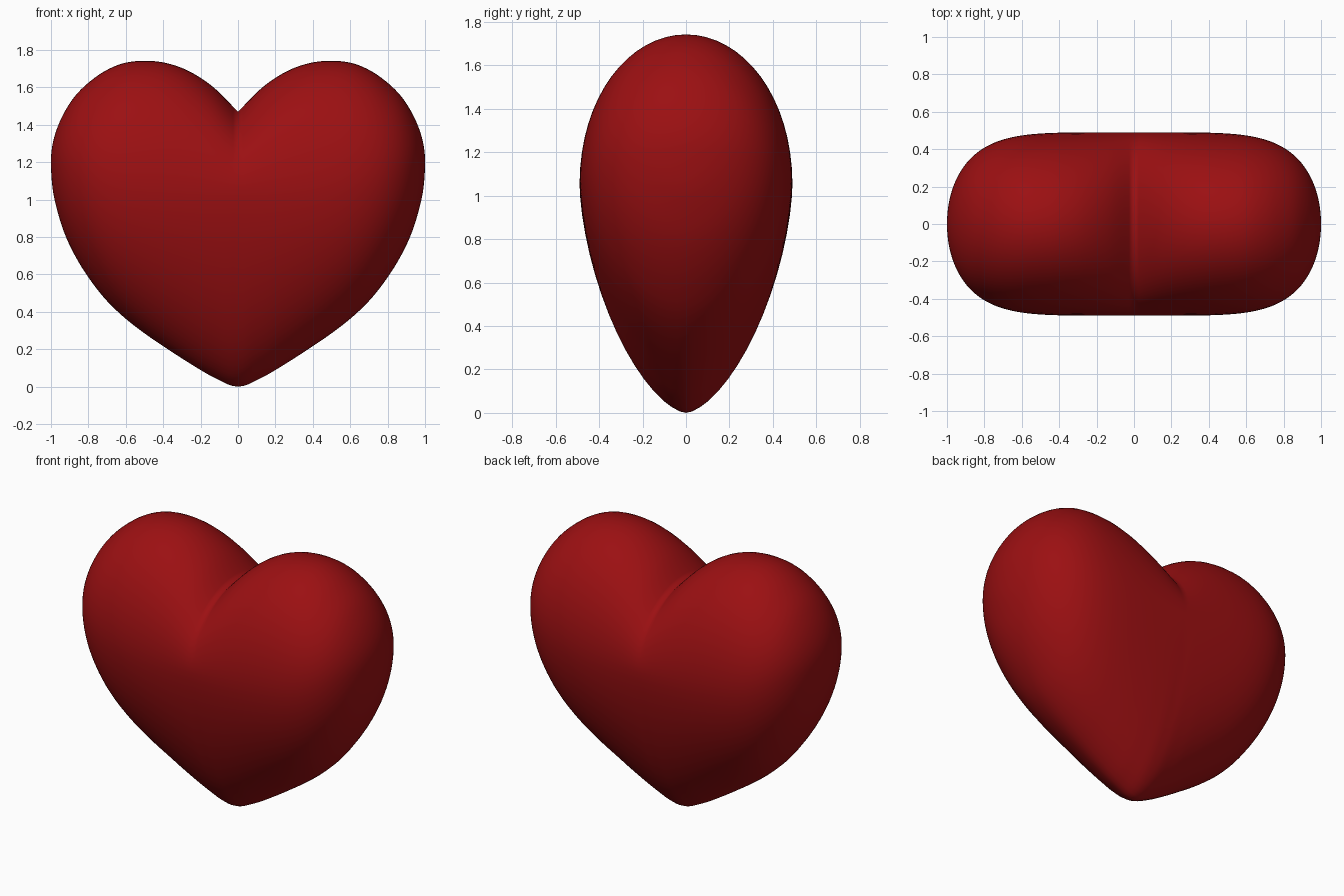
import bpy
import bmesh
from math import sin, cos, pi, sqrt

cube = bpy.data.objects.get("Cube")
if cube:
    bpy.data.objects.remove(cube, do_unlink=True)

# Heights of the upper and lower outline, from the middle to the side tip,
# at equal steps of the angle a, where x = sin(a)
TOP = [1.47, 1.6, 1.685, 1.73, 1.742, 1.73, 1.69, 1.63, 1.56, 1.475, 1.385, 1.295, 1.2]
BOTTOM = [0, 0.05, 0.125, 0.205, 0.285, 0.37, 0.465, 0.575, 0.69, 0.81, 0.94, 1.06, 1.2]
STEPS = len(TOP) - 1
FINE = 5          # slices per outline step
SEGMENTS = 64     # points around each slice


def spline(points, before, after, u):
    """Smooth curve through evenly spaced points."""
    p = [before] + points + [after]
    i = min(int(u), STEPS - 1)
    t = u - i
    a, b, c, d = p[i:i + 4]
    return b + 0.5 * t * (c - a + t * (2*a - 5*b + 4*c - d + t * (3*(b - c) + d - a)))


def signed_power(v, e):
    return abs(v) ** e * (1 if v >= 0 else -1)


def slice_points(u):
    """Egg-shaped section across the heart, narrower towards the bottom."""
    x = sin(u / STEPS * pi / 2)
    top = spline(TOP, 2 * TOP[0] - TOP[1], BOTTOM[-2], u)
    bottom = spline(BOTTOM, BOTTOM[1], TOP[-2], u)
    depth = 0.49 * sqrt(1 - x ** 5.3)
    middle = 1.05 + 0.15 * x * x
    taper = 2 / (1.6 + 0.4 * x)
    for k in range(SEGMENTS):
        t = 2 * pi * k / SEGMENTS
        c, s = cos(t), sin(t)
        if s >= 0:
            yield x, depth * c, middle + (top - middle) * s
        else:
            yield x, depth * signed_power(c, taper), middle - (middle - bottom) * abs(s) ** taper


# Left half of the heart, skinned over the slices and closed at the side tip
bm = bmesh.new()
rings = [[bm.verts.new(p) for p in slice_points(n / FINE)] for n in range(STEPS * FINE)]
tip = bm.verts.new((1, 0, TOP[-1]))
for k in range(SEGMENTS):
    j = (k + 1) % SEGMENTS
    for r, q in zip(rings, rings[1:]):
        bm.faces.new((r[k], r[j], q[j], q[k]))
    bm.faces.new((rings[-1][k], rings[-1][j], tip))
bmesh.ops.recalc_face_normals(bm, faces=bm.faces)
# The outermost face must look towards +x
bm.normal_update()
if tip.link_faces[0].normal.x < 0:
    bmesh.ops.reverse_faces(bm, faces=bm.faces)
for f in bm.faces:
    f.smooth = True
mesh = bpy.data.meshes.new("heart")
bm.to_mesh(mesh)
bm.free()
heart = bpy.data.objects.new("heart", mesh)
bpy.context.collection.objects.link(heart)

# Right half
mirror = heart.modifiers.new("mirror", 'MIRROR')
mirror.use_clip = True
mirror.merge_threshold = 0.0005

# Deep red surface
red = bpy.data.materials.new("deep_red")
red.use_nodes = True
colour = (0.33, 0.005, 0.006, 1)
red.diffuse_color = colour
red.node_tree.nodes["Principled BSDF"].inputs["Base Color"].default_value = colour
mesh.materials.append(red)
